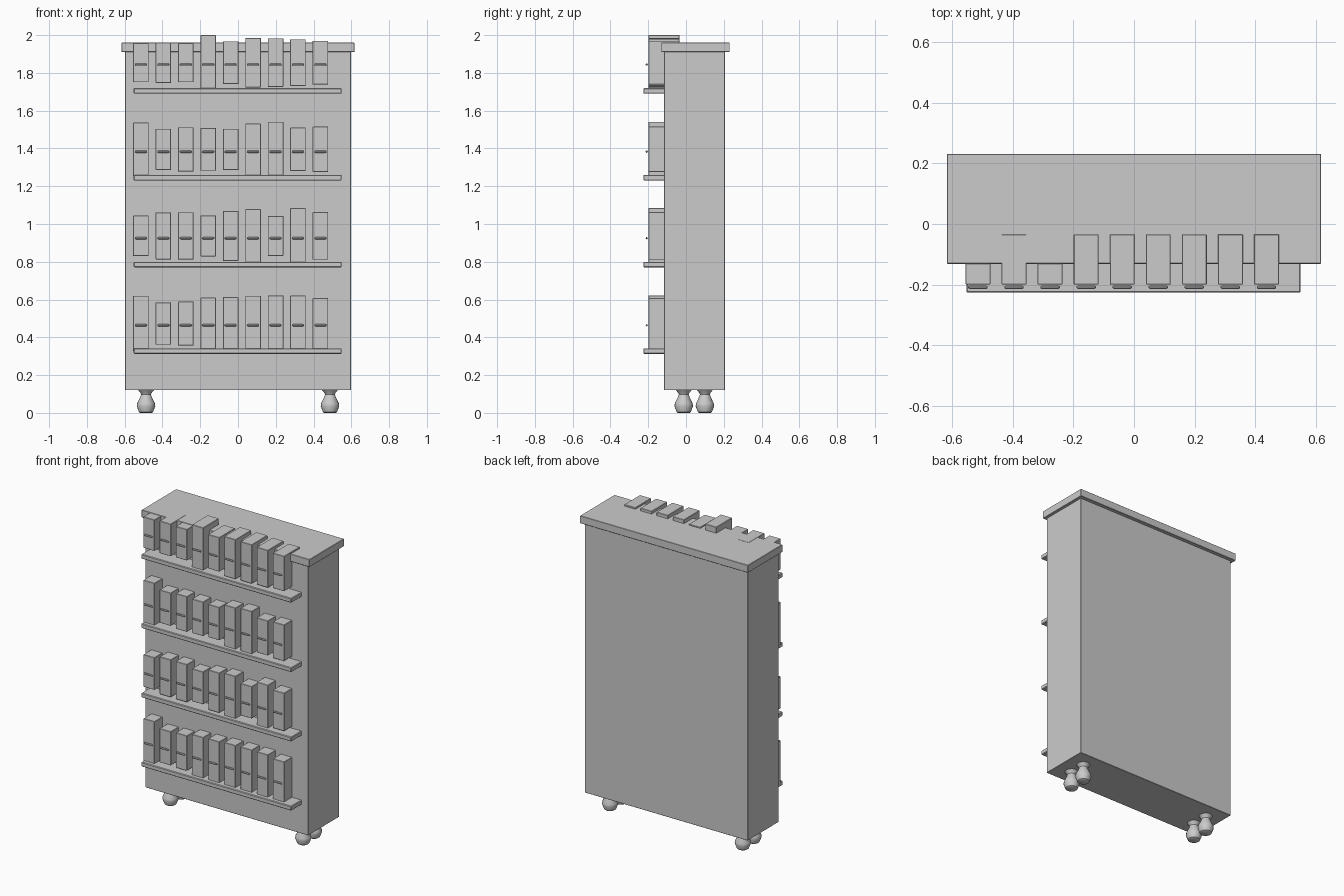
import bpy, bmesh, math
from mathutils import Matrix

if "Cube" in bpy.data.objects:
    bpy.data.objects.remove(bpy.data.objects["Cube"])


def finish(name, bm, smooth=False):
    bmesh.ops.recalc_face_normals(bm, faces=bm.faces[:])
    mesh = bpy.data.meshes.new(name)
    bm.to_mesh(mesh)
    bm.free()
    obj = bpy.data.objects.new(name, mesh)
    bpy.context.collection.objects.link(obj)
    if smooth:
        bpy.context.view_layer.objects.active = obj
        bpy.ops.object.select_all(action='DESELECT')
        obj.select_set(True)
        bpy.ops.object.shade_smooth_by_angle(angle=math.radians(35))
    return obj


def box(name, x0, x1, y0, y1, z0, z1, bevel=0.0):
    bm = bmesh.new()
    bmesh.ops.create_cube(bm, size=1)
    bmesh.ops.scale(bm, vec=(x1 - x0, y1 - y0, z1 - z0), verts=bm.verts)
    bmesh.ops.translate(bm, vec=((x0 + x1) / 2, (y0 + y1) / 2, (z0 + z1) / 2), verts=bm.verts)
    if bevel:
        bmesh.ops.bevel(bm, geom=bm.edges[:], offset=bevel, segments=1,
                        affect='EDGES', profile=0.5)
    return finish(name, bm)


def lathe(name, profile, sides, matrix):
    # closed solid of revolution around local z
    bm = bmesh.new()
    rings = []
    for r, z in profile:
        rings.append([bm.verts.new((r * math.cos(2 * math.pi * i / sides),
                                    r * math.sin(2 * math.pi * i / sides), z))
                      for i in range(sides)])
    for a, b in zip(rings, rings[1:]):
        for i in range(sides):
            j = (i + 1) % sides
            bm.faces.new((a[i], a[j], b[j], b[i]))
    bm.faces.new(rings[0])
    bm.faces.new(rings[-1])
    bmesh.ops.transform(bm, matrix=matrix, verts=bm.verts)
    return finish(name, bm, smooth=True)


# Case and overhanging top
box("case", -0.597, 0.597, -0.117, 0.207, 0.12, 1.92, 0.002)
box("top_slab", -0.616, 0.616, -0.131, 0.231, 1.91, 1.96, 0.002)

# Turned feet
foot = [(0.031, 0.0), (0.037, 0.004), (0.049, 0.035), (0.047, 0.050),
        (0.030, 0.086), (0.026, 0.098), (0.030, 0.106), (0.042, 0.121)]
for x in (-0.487, 0.487):
    for y in (-0.012, 0.100):
        lathe("foot", foot, 20, Matrix.Translation((x, y, 0)))

# Shelf rows: shelf bottom, book centre, spine bar height, book tops
rows = [
    (0.312, 0.473, 0.464, (0.620, 0.585, 0.589, 0.610, 0.613, 0.620, 0.622, 0.622, 0.607)),
    (0.770, 0.937, 0.925, (1.044, 1.061, 1.062, 1.045, 1.069, 1.079, 1.043, 1.084, 1.063)),
    (1.230, 1.395, 1.383, (1.537, 1.504, 1.512, 1.508, 1.504, 1.532, 1.541, 1.510, 1.515)),
    (1.690, 1.854, 1.844, (1.957, 1.961, 1.957, 2.000, 1.967, 1.985, 1.983, 1.978, 1.970)),
]
bar = [(0.003, -0.032), (0.006, -0.026), (0.006, 0.026), (0.003, 0.032)]
for shelf_z, mid, bar_z, tops in rows:
    box("shelf", -0.552, 0.549, -0.226, -0.03, shelf_z, shelf_z + 0.03, 0.004)
    for i, top in enumerate(tops):
        x = -0.514 + 0.1188 * i
        box("book", x - 0.041, x + 0.041, -0.199, -0.034, 2 * mid - top, top, 0.002)
        # raised bar across the spine
        lathe("spine_bar", bar, 8,
              Matrix.Translation((x, -0.208, bar_z)) @ Matrix.Rotation(math.pi / 2, 4, 'Y'))
